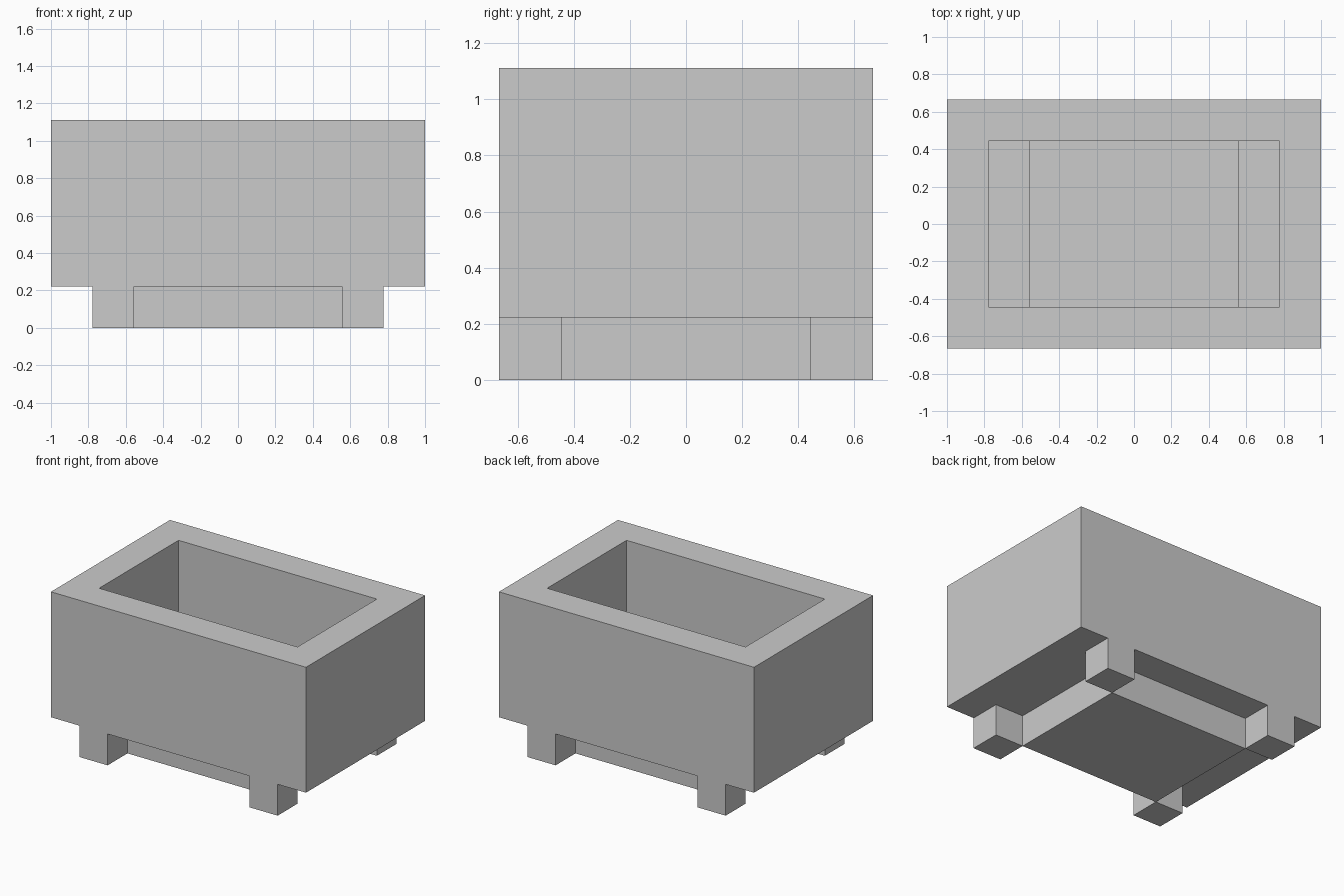
import bpy
import bmesh

default = bpy.data.objects.get("Cube")
if default:
    bpy.data.objects.remove(default, do_unlink=True)

U = 2 / 9  # one block of the model's grid

grey = bpy.data.materials.new("plain grey")
grey.use_nodes = True
colour = (0.6, 0.6, 0.6, 1)
grey.diffuse_color = colour
grey.node_tree.nodes["Principled BSDF"].inputs["Base Color"].default_value = colour


def finish(bm, name):
    bmesh.ops.recalc_face_normals(bm, faces=bm.faces)
    mesh = bpy.data.meshes.new(name)
    bm.to_mesh(mesh)
    bm.free()
    mesh.materials.append(grey)
    obj = bpy.data.objects.new(name, mesh)
    bpy.context.collection.objects.link(obj)
    return obj


def block(name, centre, size, open_top=False):
    bm = bmesh.new()
    bmesh.ops.create_cube(bm, size=1)
    for v in bm.verts:
        v.co = [(c + s * p) * U for c, s, p in zip(centre, size, v.co)]
    if open_top:
        top = max(bm.faces, key=lambda f: f.calc_center_median().z)
        bmesh.ops.delete(bm, geom=[top], context='FACES_ONLY')
    return finish(bm, name)


# Tub: rectangular rings (half width, half depth, height) from the outer
# wall over the rim, down to the end ledges and through the floor recess
rings = [(4.5, 3, 1), (4.5, 3, 5), (3.5, 2, 5),
         (3.5, 2, 2), (2.5, 2, 2), (2.5, 2, 1)]
bm = bmesh.new()
loops = [[bm.verts.new((sx * hx * U, sy * hy * U, z * U))
          for sx, sy in ((-1, -1), (1, -1), (1, 1), (-1, 1))]
         for hx, hy, z in rings]
for a, b in zip(loops, loops[1:] + loops[:1]):
    for i in range(4):
        j = (i + 1) % 4
        face = bm.faces.new((a[i], a[j], b[j], b[i]))
        if face.calc_area() < 1e-6:  # ledges exist only at the two ends
            bm.faces.remove(face)
bmesh.ops.remove_doubles(bm, verts=bm.verts, dist=1e-5)
finish(bm, "tub")

# Floor plate closing the recess from below
block("floor_plate", (0, 0, 0.5), (5, 4, 1))

# Four feet, flush with the front and back walls
for x, side in ((-3, "right"), (3, "left")):
    for y, end in ((-2.5, "front"), (2.5, "back")):
        block(f"{end}_{side}_foot", (x, y, 0.5), (1, 1, 1), open_top=True)
